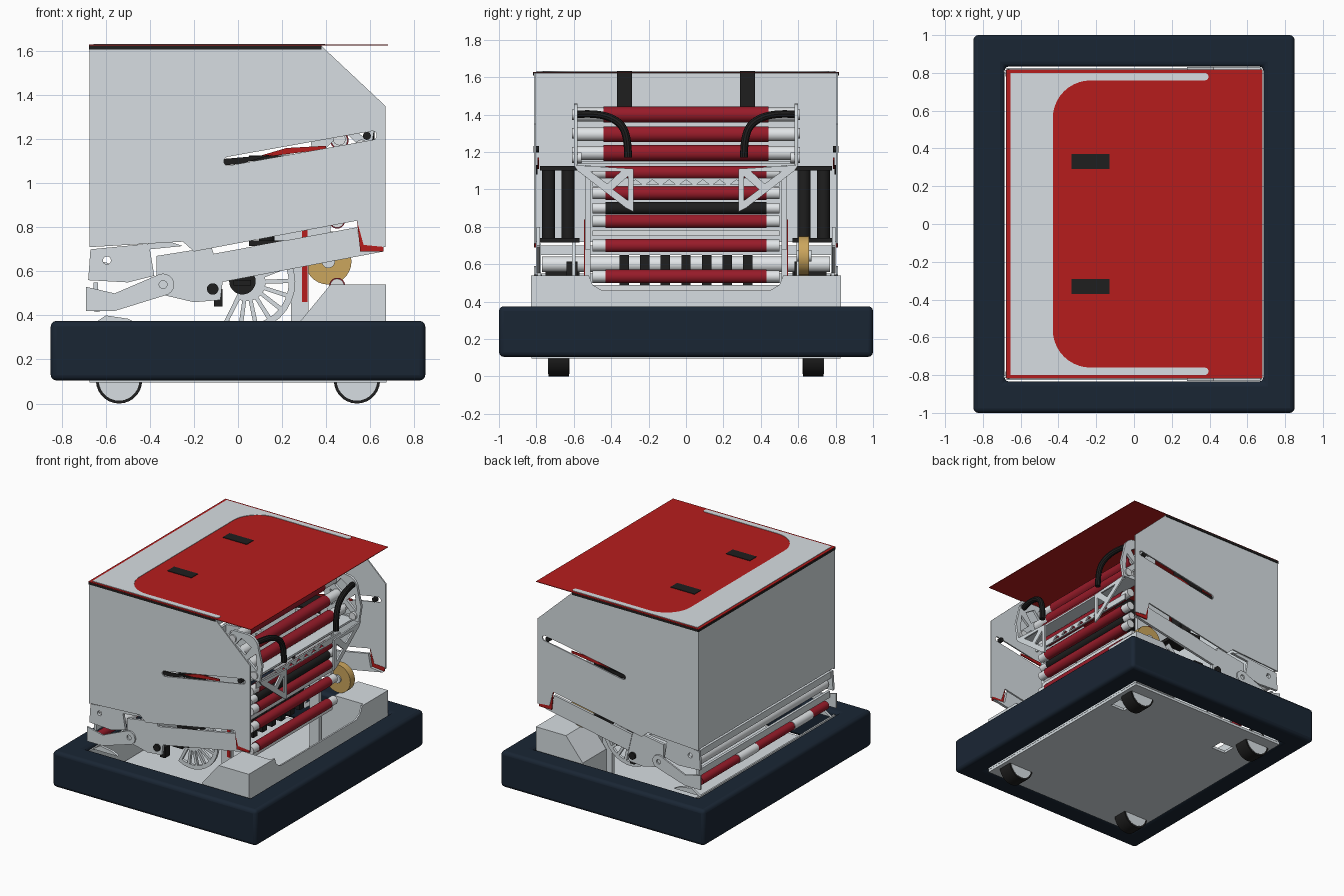
import bpy, bmesh, math
from mathutils import Matrix, Vector

cube = bpy.data.objects.get("Cube")
if cube:
    bpy.data.objects.remove(cube, do_unlink=True)


def material(name, rgb):
    m = bpy.data.materials.new(name)
    m.use_nodes = True
    m.diffuse_color = (*rgb, 1)
    m.node_tree.nodes["Principled BSDF"].inputs["Base Color"].default_value = (*rgb, 1)
    return m


GREY = material("light grey", (.68, .73, .76))
SILVER = material("silver", (.80, .83, .85))
RED = material("sheet red", (.47, .012, .012))
ROLL = material("roller red", (.31, .011, .022))
BLACK = material("black", (.013, .013, .013))
NAVY = material("navy", (.010, .019, .034))
TAN = material("tan", (.60, .38, .11))

PLANES = {  # local x, y, normal mapped to world axes
    "xy": Matrix(((1, 0, 0, 0), (0, 1, 0, 0), (0, 0, 1, 0), (0, 0, 0, 1))),
    "xz": Matrix(((1, 0, 0, 0), (0, 0, -1, 0), (0, 1, 0, 0), (0, 0, 0, 1))),
    "yz": Matrix(((0, 0, 1, 0), (1, 0, 0, 0), (0, 1, 0, 0), (0, 0, 0, 1))),
}
made = []


def add(name, mesh, mat):
    mesh.materials.clear()
    mesh.materials.append(mat)
    ob = bpy.data.objects.new(name, mesh)
    bpy.context.collection.objects.link(ob)
    made.append(ob)
    return ob


def curve_mesh(cu):
    tmp = bpy.data.objects.new("tmp", cu)
    bpy.context.collection.objects.link(tmp)
    dg = bpy.context.evaluated_depsgraph_get()
    me = bpy.data.meshes.new_from_object(tmp.evaluated_get(dg))
    bpy.data.objects.remove(tmp, do_unlink=True)
    return me


def plate(name, loops, plane, at, thick, mat):
    """Flat sheet from an outline and optional hole outlines."""
    cu = bpy.data.curves.new(name, 'CURVE')
    cu.dimensions, cu.fill_mode, cu.extrude = '2D', 'BOTH', thick / 2
    for loop in loops:
        s = cu.splines.new('POLY')
        s.points.add(len(loop) - 1)
        for p, c in zip(s.points, loop):
            p.co = (c[0], c[1], 0, 1)
        s.use_cyclic_u = True
    me = curve_mesh(cu)
    axis = PLANES[plane].to_3x3() @ Vector((0, 0, 1))
    off = Vector([abs(a) * at for a in axis])
    me.transform(Matrix.Translation(off) @ PLANES[plane])
    bm = bmesh.new()
    bm.from_mesh(me)
    bmesh.ops.remove_doubles(bm, verts=bm.verts, dist=1e-5)
    bmesh.ops.recalc_face_normals(bm, faces=bm.faces)
    bm.to_mesh(me)
    bm.free()
    return add(name, me, mat)


def box(name, lo, hi, mat):
    bm = bmesh.new()
    size = [b - a for a, b in zip(lo, hi)]
    mid = [(a + b) / 2 for a, b in zip(lo, hi)]
    bmesh.ops.create_cube(bm, size=1, matrix=Matrix.Translation(mid) @ Matrix.Diagonal((*size, 1)))
    me = bpy.data.meshes.new(name)
    bm.to_mesh(me)
    bm.free()
    return add(name, me, mat)


def rod(name, center, r, length, mat, axis="y"):
    rot = Matrix.Rotation(math.pi / 2, 4, 'X') if axis == "y" else Matrix()
    bm = bmesh.new()
    bmesh.ops.create_cone(bm, cap_ends=True, segments=28, radius1=r, radius2=r, depth=length,
                          matrix=Matrix.Translation(center) @ rot)
    me = bpy.data.meshes.new(name)
    bm.to_mesh(me)
    bm.free()
    return add(name, me, mat)


def rect(x0, y0, x1, y1):
    return [(x0, y0), (x1, y0), (x1, y1), (x0, y1)]


def arc(cx, cy, r, a0, a1, n=10):
    return [(cx + r * math.cos(math.radians(a0 + (a1 - a0) * i / n)),
             cy + r * math.sin(math.radians(a0 + (a1 - a0) * i / n))) for i in range(n + 1)]


def circle(cx, cy, r, n=24):
    return arc(cx, cy, r, 0, 360 - 360 / n, n - 1)


def roller(name, x, z, half, red_half, r, mat=ROLL):
    rod(name + "_core", (x, 0, z), r * .88, half * 2, SILVER)
    rod(name + "_sleeve", (x, 0, z), r, red_half * 2, mat)


# Bumper ring
bumper = plate("bumper", [rect(-.85, -1, .85, 1), rect(-.685, -.835, .685, .835)], "xy", .24, .27, NAVY)
bev = bumper.modifiers.new("round", 'BEVEL')
bev.width, bev.segments, bev.limit_method = .025, 3, 'ANGLE'

# Floor with two openings, and wheels
plate("floor", [rect(-.675, -.825, .675, .825), rect(-.45, .48, -.33, .58), rect(.50, .48, .62, .58)],
      "xy", .105, .02, GREY)
for sx in (-1, 1):
    for sy in (-1, 1):
        rod("wheel_tread", (sx * .54, sy * .68, .105), .105, .11, BLACK)
        rod("wheel_hub", (sx * .54, sy * .68, .105), .092, .114, GREY)

# Chassis front plate with U-shaped mouth
mouth = [(-.83, .12), (.83, .12), (.83, .54), (.52, .54), (.50, .49), (.45, .46),
         (-.45, .46), (-.50, .49), (-.52, .54), (-.83, .54)]
plate("chassis_front", [mouth], "yz", .665, .012, GREY)
plate("chassis_back", [rect(-.82, .12, .82, .36)], "yz", -.665, .012, GREY)

# Roof sheet, pale inlay
plate("roof", [rect(-.676, -.817, .68, .817)], "xy", 1.627, .004, RED)
inner = arc(.375, .78, .02, 90, -90, 6) + arc(-.23, .56, .20, 90, 180)
inlay = [(-.655, -.80), (-.655, .80)] + inner + [(x, -y) for x, y in reversed(inner)]
plate("roof_inlay", [inlay], "xy", 1.63, .004, GREY)

# Hood back
plate("hood_back", [rect(-.805, .72, .805, 1.622)], "yz", -.667, .012, GREY)
box("back_edge_trim", (-.677, -.815, 1.608), (-.672, .815, 1.625), BLACK)

# Cross tubes at the back
rod("back_tube", (-.61, 0, .60), .042, 1.54, SILVER)
rod("back_lower_tube", (-.64, 0, .45), .03, 1.5, ROLL)
for y in (-.45, .2):
    rod("back_tube_collar", (-.64, y, .45), .034, .22, SILVER)
box("back_beam", (-.665, -.78, .65), (-.645, .78, .70), GREY)
box("back_lower_beam", (-.655, -.78, .50), (-.635, .78, .55), GREY)

# Shared side outlines
slot = arc(-.045, 1.10, .02, 100, 280, 6) + arc(.61, 1.217, .02, -80, 100, 6)
hood_side = [(-.673, .71), (-.25, .735), (-.20, .69), (.54, .83), (.57, .72), (.67, .71),
             (.67, 1.35), (.38, 1.622), (-.673, 1.622)]
link_plate = [(-.68, .56), (-.67, .70), (-.31, .735), (-.25, .715), (-.40, .70), (-.38, .58), (-.50, .55)]
link_arm = [(-.69, .42), (-.56, .42)] + arc(-.34, .54, .05, -80, 110) + [(-.56, .50), (-.69, .53)]
mid_plate = [(-.37, .67), (-.12, .71), (-.07, .55), (-.08, .47), (-.20, .46), (-.37, .50)]
long_bar = [(-.11, .68), (.54, .80), (.56, .70), (.66, .69), (-.08, .55)]
red_corner = [(.54, .83), (.555, .69), (.66, .69), (.66, .72), (.575, .725)]
cover = [(.28, .15), (.28, .37), (.42, .54), (.665, .54), (.665, .15)]
fan = arc(.04, .55, .22, -120, 50, 14) + arc(.04, .55, .06, 60, 230, 6)
spokes = [arc(.04, .55, .19, a + 3, a + 17, 3) + arc(.04, .55, .085, a + 14, a + 6, 2)
          for a in range(-118, 40, 20)]
upper_plate = [(.34, 1.13), (.60, 1.13), (.62, 1.25)] + arc(.50, 1.37, .09, 0, 90, 5) + [(.38, 1.46), (.30, 1.36)]
upper_holes = [[(.40, 1.16), (.56, 1.16), (.48, 1.24)], [(.37, 1.20), (.45, 1.27), (.36, 1.32)],
               [(.50, 1.27), (.58, 1.20), (.57, 1.33)], [(.40, 1.36), (.48, 1.30), (.53, 1.37), (.45, 1.42)]]
bracket = [(.60, 1.13), (.28, 1.11), (.28, .88), (.32, .90), (.58, 1.10)]
bracket_holes = [[(.31, 1.07), (.31, .94), (.39, 1.00)], [(.35, 1.095), (.51, 1.095), (.42, 1.03)]]

for s in (-1, 1):
    # Hood sides and trim
    plate("hood_side", [hood_side, slot], "xz", s * .808, .01, GREY)
    plate("side_edge_trim", [rect(-.676, 1.608, .38, 1.625)], "xz", s * .815, .005, BLACK)
    plate("red_corner_strip", [red_corner], "xz", s * .805, .008, RED)
    plate("slot_red_plate", [[(.05, 1.11), (.40, 1.155), (.40, 1.17), (.22, 1.16)]], "xz", s * .79, .008, RED)
    plate("slot_guide", [[(-.07, 1.08), (.02, 1.09), (.16, 1.13), (-.07, 1.11)]], "xz", s * .798, .008, BLACK)
    rod("slot_pin", (.585, s * .80, 1.215), .018, .03, BLACK)
    box("roof_strap", (-.33, s * .33 - .04, 1.40), (-.13, s * .33 + .04, 1.633), BLACK)
    # Linkage below the hood
    plate("link_plate", [link_plate, circle(-.595, .65, .018)], "xz", s * .79, .02, GREY)
    plate("link_arm", [link_arm, circle(-.34, .54, .018)], "xz", s * .808, .012, GREY)
    plate("middle_plate", [mid_plate], "xz", s * .785, .02, GREY)
    plate("long_bar", [long_bar], "xz", s * .79, .02, GREY)
    rod("link_bolt", (-.115, s * .79, .52), .026, .04, BLACK)
    box("link_stop", (-.11, s * .74 - .03, .44), (-.07, s * .74 + .03, .52), BLACK)
    plate("chassis_cover", [cover], "xz", s * .69, .28, GREY)
    plate("lower_foot", [[(-.66, .36), (-.60, .40), (-.50, .385), (-.45, .36)]], "xz", s * .78, .02, GREY)
    # Spoked fan and hub
    plate("spoked_fan", [fan] + spokes, "xz", s * .60, .02, GREY)
    rod("spoked_fan_hub", (.02, s * .61, .555), .06, .06, BLACK)
    box("hub_block", (-.02, s * .66 - .09, .535), (.06, s * .66 + .09, .56), BLACK)
    # Conveyor side frames
    plate("conveyor_side", [rect(.12, .68, .42, 1.13)], "xz", s * .525, .03, GREY)
    plate("conveyor_leg", [rect(.24, .12, .32, .70)], "xz", s * .525, .03, GREY)
    plate("red_post", [rect(.29, .46, .315, .84)], "xz", s * .542, .005, RED)
    plate("roller_carrier", [upper_plate] + upper_holes, "xz", s * .59, .02, GREY)
    for x, z in ((.38, 1.40), (.42, 1.30), (.46, 1.20), (.56, 1.17)):
        rod("carrier_bearing", (x, s * .585, z), .028, .05, SILVER)
    # Front brackets and hoses
    plate("bracket", [[(s * y, z) for y, z in lp] for lp in [bracket] + bracket_holes], "yz", .60, .012, GREY)
    cu = bpy.data.curves.new("hose", 'CURVE')
    cu.dimensions, cu.bevel_depth, cu.bevel_resolution, cu.use_fill_caps = '3D', .021, 3, True
    sp = cu.splines.new('NURBS')
    path = [(.55, .59, 1.40), (.57, .49, 1.41), (.59, .36, 1.37), (.60, .31, 1.28), (.60, .31, 1.17)]
    sp.points.add(len(path) - 1)
    for p, c in zip(sp.points, path):
        p.co = (c[0], s * c[1], c[2], 1)
    sp.use_endpoint_u, sp.order_u = True, 3
    add("hose", curve_mesh(cu), BLACK)
    # Motor towers
    box("motor_top", (.05, s * .675 - .105, 1.10), (.22, s * .675 + .105, 1.125), BLACK)
    box("motor_base", (.05, s * .685 - .115, .715), (.22, s * .685 + .115, .74), BLACK)
    for y in (.63, .735):
        rod("motor", (.13, s * y, .92), .035, .37, BLACK, "z")

# Rollers of the intake
for z, x in ((1.40, .38), (1.295, .42), (1.195, .46)):
    roller("upper_roller", x, z, .58, .44, .042)
for z in (1.09, .98, .83, .70, .535):
    roller("lower_roller", .45, z, .50, .43, .036)
roller("black_roller", .44, .90, .50, .43, .032, BLACK)
for z in (.765, .475):
    box("cross_rail", (.40, -.50, z - .015), (.44, .50, z + .015), SILVER)

# Cross truss between the brackets
truss = [[(y - .035, 1.025), (y + .035, 1.025), (y, 1.052)] for y in [(i - 3) * .09 for i in range(7)]]
plate("cross_truss", [rect(-.50, 1.015, .50, 1.06)] + truss, "yz", .50, .012, GREY)
box("cross_plate", (.44, -.58, 1.135), (.56, .58, 1.15), GREY)

# Small belt blocks and tan pulley
for i in range(-3, 4):
    box("belt_block", (.24, i * .11 - .025, .49), (.30, i * .11 + .025, .65), BLACK)
rod("tan_pulley", (.41, .63, .645), .105, .055, TAN)
rod("tan_pulley_hub", (.41, .63, .645), .03, .08, GREY)

# Smooth round parts, keep sharp edges
bpy.ops.object.select_all(action='DESELECT')
for ob in made:
    ob.select_set(True)
bpy.context.view_layer.objects.active = made[0]
bpy.ops.object.shade_smooth_by_angle(angle=math.radians(35))
